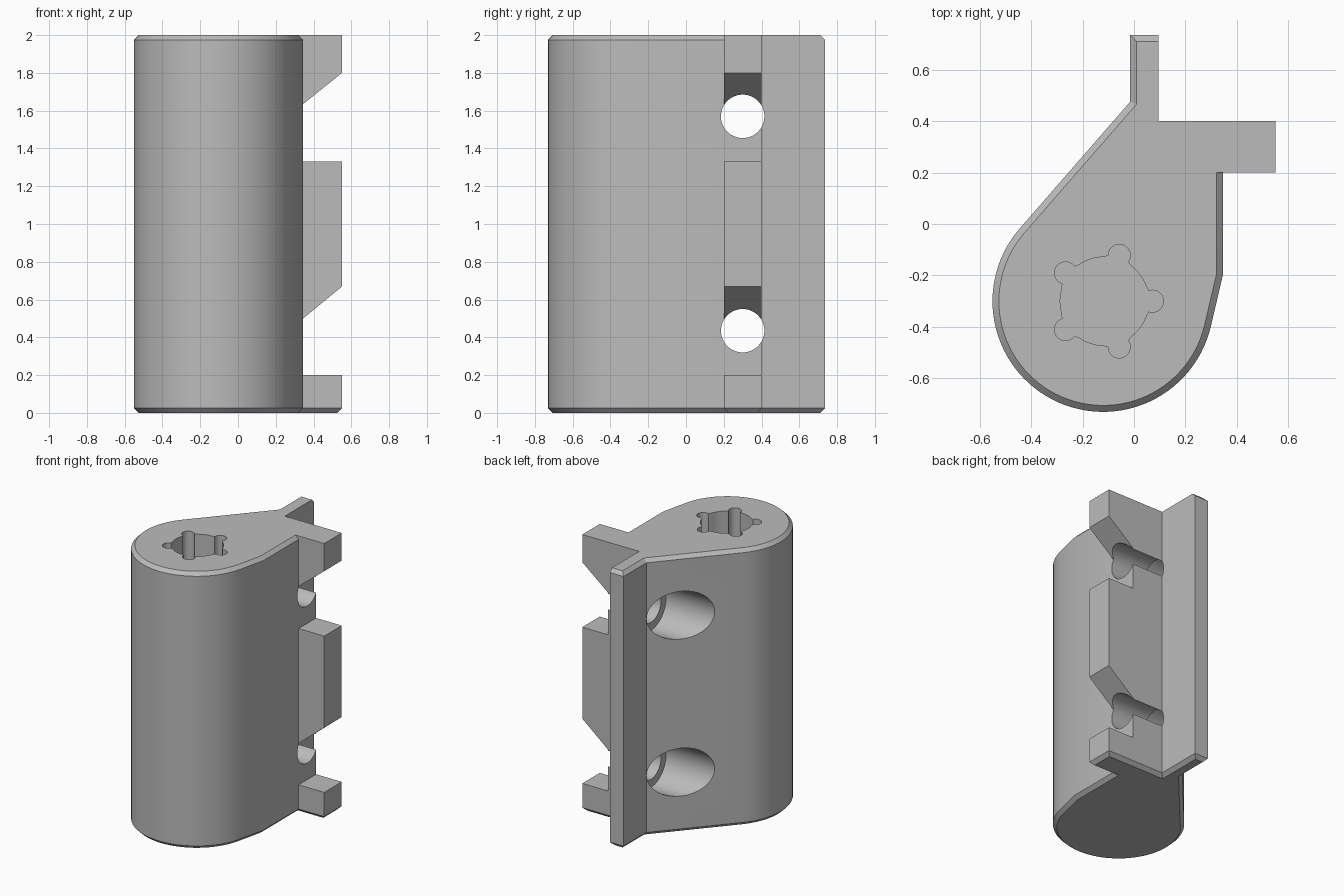
import bpy, bmesh, math
from mathutils import Matrix, Vector

if "Cube" in bpy.data.objects:
    bpy.data.objects.remove(bpy.data.objects["Cube"], do_unlink=True)

HEIGHT, CHAMFER = 2.0, 0.025
CENTRE, RADIUS = Vector((-0.12, -0.30)), 0.43

grey = bpy.data.materials.new("plain grey")
grey.use_nodes = True
grey.diffuse_color = (0.5, 0.5, 0.5, 1)
grey.node_tree.nodes["Principled BSDF"].inputs["Base Color"].default_value = (0.5, 0.5, 0.5, 1)


def add_object(name, bm):
    bmesh.ops.recalc_face_normals(bm, faces=bm.faces)
    mesh = bpy.data.meshes.new(name)
    bm.to_mesh(mesh)
    bm.free()
    mesh.materials.append(grey)
    obj = bpy.data.objects.new(name, mesh)
    bpy.context.collection.objects.link(obj)
    return obj


def loft(name, rings):
    """Skin a stack of equal-length rings and cap both ends."""
    bm = bmesh.new()
    rows = [[bm.verts.new(p) for p in ring] for ring in rings]
    n = len(rows[0])
    for low, high in zip(rows, rows[1:]):
        for i in range(n):
            j = (i + 1) % n
            bm.faces.new((low[i], low[j], high[j], high[i]))
    bm.faces.new(rows[0][::-1])
    bm.faces.new(rows[-1])
    return add_object(name, bm)


def inset(points, amounts):
    """Move each edge of a counter-clockwise outline inward by its own amount."""
    result = []
    for i, p in enumerate(points):
        a = (p - points[i - 1]).normalized()
        b = (points[(i + 1) % len(points)] - p).normalized()
        na, nb = Vector((-a.y, a.x)), Vector((-b.y, b.x))
        da, db = amounts[i - 1], amounts[i]
        det = na.x * nb.y - na.y * nb.x
        if abs(det) < 1e-4:
            result.append(p + na * da)
        else:
            result.append(p + Vector((da * nb.y - db * na.y, db * na.x - da * nb.x)) / det)
    return result


def at_height(points, z):
    return [(p.x, p.y, z) for p in points]


def tangent_angle(point, side):
    d = point - CENTRE
    return math.atan2(d.y, d.x) + side * math.acos(RADIUS / d.length)


# Outline: round barrel, tangent flanks, side tongue and rear fin
fin_root, flank = Vector((-0.015, 0.475)), Vector((0.345, -0.2))
start = tangent_angle(fin_root, 1)
end = tangent_angle(flank, -1) + math.tau
STEPS = 56
outline = []
for i in range(STEPS + 1):
    t = start + (end - start) * i / STEPS
    outline.append(CENTRE + RADIUS * Vector((math.cos(t), math.sin(t))))
corners = [(0.345, 0.2), (0.55, 0.2), (0.55, 0.4), (0.095, 0.4),
           (0.095, 0.735), (-0.015, 0.735)]
outline += [flank] + [Vector(c) for c in corners] + [fin_root]

# Bottom edge is chamfered all round; the tongue and inner fin stay square on top
all_round = [CHAMFER] * len(outline)
top_edges = [0 if STEPS + 2 <= i <= STEPS + 5 else CHAMFER for i in range(len(outline))]
body = loft("hinge_body", [
    at_height(inset(outline, all_round), 0),
    at_height(outline, CHAMFER),
    at_height(outline, HEIGHT - CHAMFER),
    at_height(inset(outline, top_edges), HEIGHT)])

cutters = []

# Gaps in the tongue, flat below and sloped above
for low, inner, outer in ((1.33, 1.635, 1.84), (0.2, 0.5, 0.71)):
    side = [(0.345, low), (0.6, low), (0.6, outer), (0.345, inner)]
    cutters.append(loft("tongue_gap_cutter",
                        [[(x, y, z) for x, z in side] for y in (0.15, 0.45)]))


# Screw holes with a counterbore entering from the slanted flank
def cross_cylinder(name, radius, x0, x1, z):
    bm = bmesh.new()
    place = Matrix.Translation(((x0 + x1) / 2, 0.3, z)) @ Matrix.Rotation(math.pi / 2, 4, 'Y')
    bmesh.ops.create_cone(bm, cap_ends=True, segments=48, radius1=radius,
                          radius2=radius, depth=x1 - x0, matrix=place)
    return add_object(name, bm)


for z in (0.435, 1.57):
    cutters.append(cross_cylinder("screw_hole_cutter", 0.115, -0.8, 0.8, z))
    cutters.append(cross_cylinder("counterbore_cutter", 0.173, -0.8, 0.07, z))

# Five-lobed socket in the top
star = []
for lobe in range(5):
    turn = Matrix.Rotation(lobe * math.tau / 5, 2)
    arc = [math.radians(-110 + 220 * k / 14) for k in range(15)]
    local = [Vector((0.187 + 0.043 * math.cos(a), 0.043 * math.sin(a))) for a in arc]
    local += [0.172 * Vector((math.cos(a), math.sin(a)))
              for a in (math.radians(d) for d in (20, 25, 30, 36, 42, 47, 52))]
    star += [Vector((-0.115, -0.3)) + turn @ p for p in local]
cutters.append(loft("socket_cutter", [at_height(star, 0.3), at_height(star, HEIGHT + 0.2)]))

# Cut everything out of the body
bpy.context.view_layer.objects.active = body
for cutter in cutters:
    cut = body.modifiers.new("cut", 'BOOLEAN')
    cut.operation, cut.solver, cut.object = 'DIFFERENCE', 'EXACT', cutter
    bpy.ops.object.modifier_apply(modifier=cut.name)
    bpy.data.objects.remove(cutter, do_unlink=True)

bpy.ops.object.select_all(action='DESELECT')
body.select_set(True)
bpy.ops.object.shade_smooth_by_angle(angle=math.radians(25))
